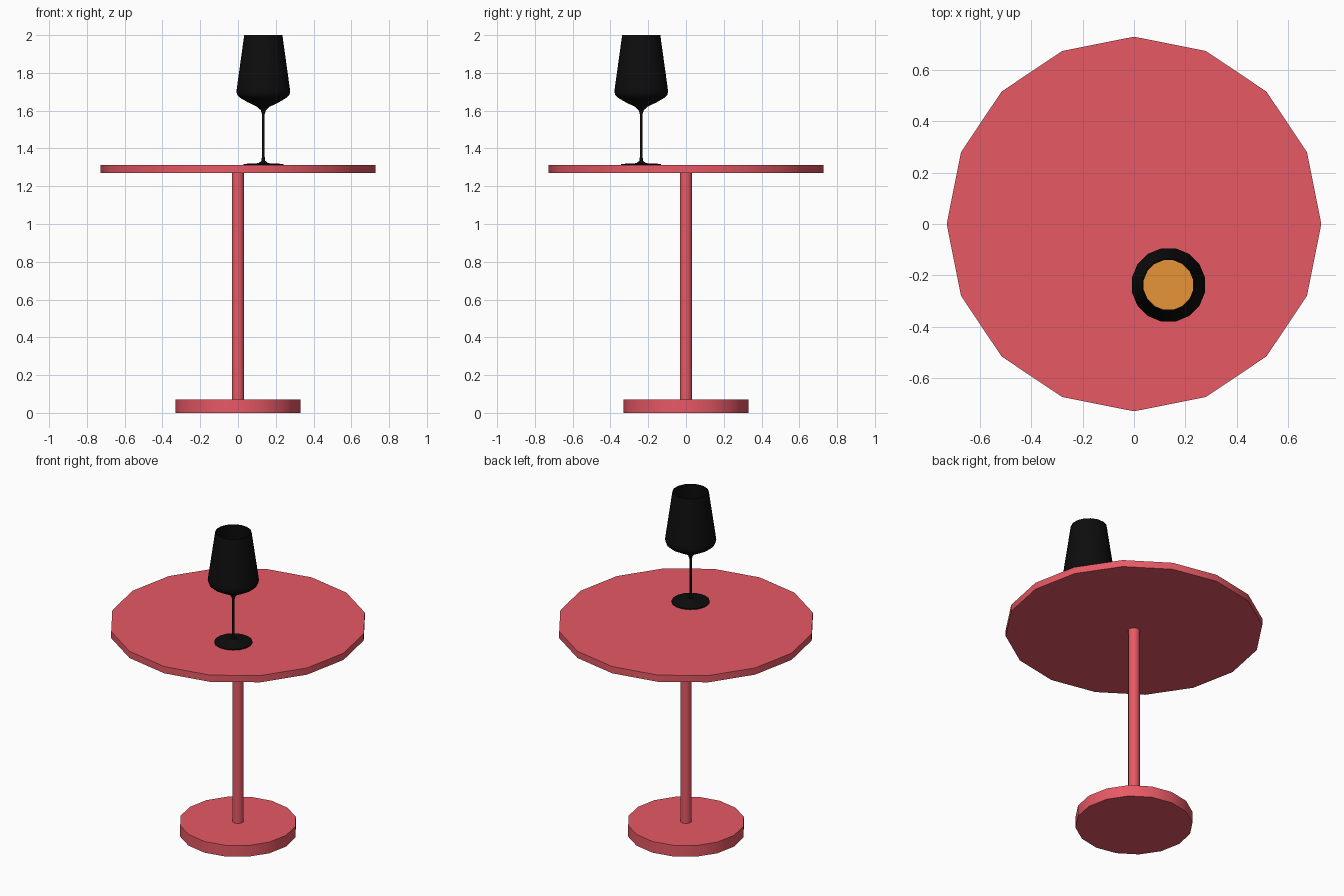
import bpy, bmesh, math
from mathutils import Matrix, Vector

if "Cube" in bpy.data.objects:
    bpy.data.objects.remove(bpy.data.objects["Cube"])

SIDES = 16
GLASS_X, GLASS_Y = 0.134, -0.237


def material(name, rgb):
    mat = bpy.data.materials.new(name)
    mat.diffuse_color = (*rgb, 1)
    mat.use_nodes = True
    mat.node_tree.nodes["Principled BSDF"].inputs["Base Color"].default_value = mat.diffuse_color
    return mat


def lathe(name, profile, mat, location=(0, 0, 0), turn=0.0, angle=35):
    """Spin an (r, z) profile that starts and ends on the axis into a closed solid."""
    bm = bmesh.new()
    verts = [bm.verts.new((r, 0, z)) for r, z in profile]
    edges = [bm.edges.new(pair) for pair in zip(verts, verts[1:])]
    bmesh.ops.spin(bm, geom=verts + edges, cent=(0, 0, 0), axis=(0, 0, 1),
                   angle=math.tau, steps=SIDES, use_merge=True)
    bmesh.ops.remove_doubles(bm, verts=bm.verts, dist=0.0003)
    bmesh.ops.rotate(bm, verts=bm.verts, matrix=Matrix.Rotation(turn, 3, 'Z'))
    bmesh.ops.recalc_face_normals(bm, faces=bm.faces)
    mesh = bpy.data.meshes.new(name)
    bm.to_mesh(mesh)
    bm.free()
    mesh.materials.append(mat)
    obj = bpy.data.objects.new(name, mesh)
    obj.location = Vector(location)
    bpy.context.collection.objects.link(obj)
    bpy.ops.object.select_all(action='DESELECT')
    obj.select_set(True)
    bpy.context.view_layer.objects.active = obj
    bpy.ops.object.shade_smooth_by_angle(angle=math.radians(angle))
    return obj


def disc(r, z0, z1):
    return [(0, z0), (r, z0), (r, z1), (0, z1)]


red = material("table_red", (0.80, 0.10, 0.13))
black = material("glass_black", (0.004, 0.004, 0.004))
amber = material("drink_amber", (0.80, 0.30, 0.04))

# Table
lathe("table_base", disc(0.332, 0.0, 0.07), red)
lathe("table_pole", disc(0.033, 0.06, 1.28), red)
lathe("table_top", disc(0.728, 1.27, 1.312), red)

# Wine glass: foot, stem, outer bowl, rim, then the inside of the bowl
outer = [(0, 1.312), (0.108, 1.312), (0.108, 1.318), (0.025, 1.322),
         (0.010, 1.335), (0.007, 1.36), (0.007, 1.58), (0.014, 1.603),
         (0.035, 1.621), (0.085, 1.645), (0.125, 1.668), (0.140, 1.682),
         (0.145, 1.70), (0.142, 1.725), (0.103, 2.0)]
inner = [(0.098, 2.0), (0.137, 1.725), (0.140, 1.70), (0.135, 1.686),
         (0.121, 1.673), (0.082, 1.651), (0.033, 1.627), (0, 1.615)]
half_step = math.pi / SIDES
lathe("wine_glass", outer + inner, black, (GLASS_X, GLASS_Y, 0), half_step, 40)

# Drink filling the lower part of the bowl
drink = [(0, 1.618), (0.032, 1.63), (0.080, 1.654), (0.119, 1.676),
         (0.133, 1.688), (0.138, 1.70), (0.135, 1.725), (0, 1.725)]
lathe("drink", drink, amber, (GLASS_X, GLASS_Y, 0), half_step, 40)
